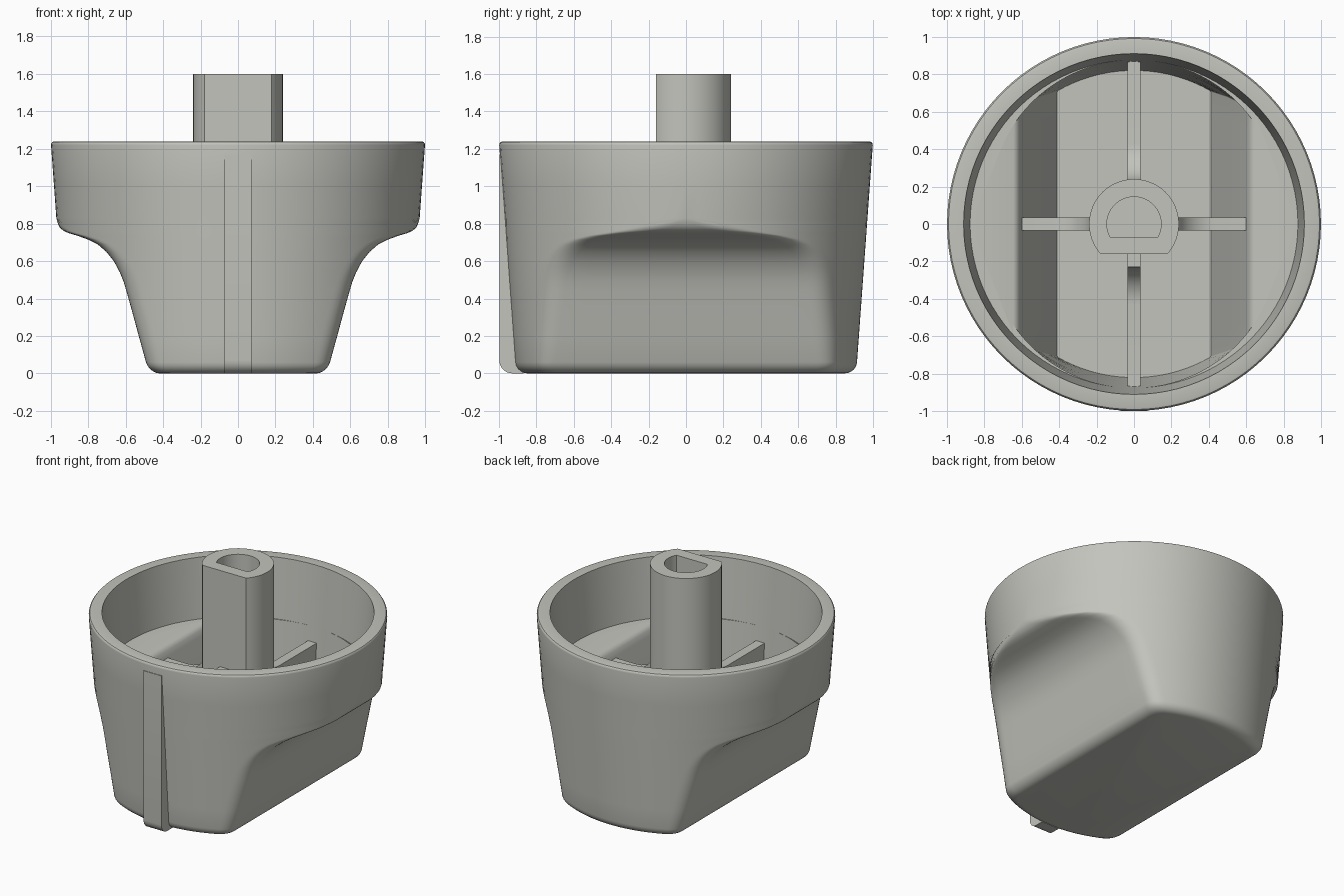
import bpy, bmesh, math
from mathutils import Matrix

if "Cube" in bpy.data.objects:
    bpy.data.objects.remove(bpy.data.objects["Cube"])

mat = bpy.data.materials.new("light_warm_grey")
mat.diffuse_color = (0.55, 0.55, 0.51, 1)
mat.use_nodes = True
mat.node_tree.nodes["Principled BSDF"].inputs["Base Color"].default_value = mat.diffuse_color


def finish(name, bm, smooth=True):
    bmesh.ops.remove_doubles(bm, verts=bm.verts, dist=1e-5)
    bmesh.ops.recalc_face_normals(bm, faces=bm.faces)
    me = bpy.data.meshes.new(name)
    bm.to_mesh(me)
    bm.free()
    me.materials.append(mat)
    ob = bpy.data.objects.new(name, me)
    bpy.context.collection.objects.link(ob)
    if smooth:
        bpy.ops.object.select_all(action='DESELECT')
        bpy.context.view_layer.objects.active = ob
        ob.select_set(True)
        bpy.ops.object.shade_smooth_by_angle(angle=math.radians(32))
    return ob


def loft(name, rings):
    """Skin a stack of equal-length rings and cap both ends."""
    bm = bmesh.new()
    vr = [[bm.verts.new(p) for p in r] for r in rings]
    n = len(vr[0])
    for a, b in zip(vr, vr[1:]):
        for i in range(n):
            j = (i + 1) % n
            bm.faces.new((a[i], a[j], b[j], b[i]))
    bm.faces.new(vr[0])
    bm.faces.new(vr[-1])
    return finish(name, bm)


def plate(name, profile, thick, angle=0):
    """Extrude a (distance, z) profile to a centred plate, turned about z."""
    bm = bmesh.new()
    f = bm.faces.new([bm.verts.new((d, -thick / 2, z)) for d, z in profile])
    g = bmesh.ops.extrude_face_region(bm, geom=[f])
    bmesh.ops.translate(bm, vec=(0, thick, 0),
                        verts=[v for v in g["geom"] if isinstance(v, bmesh.types.BMVert)])
    bmesh.ops.rotate(bm, verts=bm.verts, cent=(0, 0, 0),
                     matrix=Matrix.Rotation(math.radians(angle), 3, 'Z'))
    return finish(name, bm)


def section(z, R, w, soft):
    """Circle of radius R clipped at |x| = w, corners rounded by about soft."""
    w = min(w, R)
    t = math.acos(w / R)
    h = R * math.sin(t)
    d = min(soft, h * 0.6)
    q = [(w, (h - d) * i / 6) for i in range(6)]
    a0 = t + d / R
    p0, p2 = (w, h - d), (R * math.cos(a0), R * math.sin(a0))
    for i in range(6):
        u = i / 6
        q.append(tuple((1-u)**2 * a + 2*u*(1-u) * b + u*u * c
                       for a, b, c in zip(p0, (w, h), p2)))
    for i in range(25):
        a = a0 + (math.pi / 2 - a0) * i / 24
        q.append((R * math.cos(a), R * math.sin(a)))
    r = q[::-1]
    pts = (q[:-1] + [(-x, y) for x, y in r[:-1]]
           + [(-x, -y) for x, y in q[:-1]] + [(x, -y) for x, y in r[:-1]])
    return [(x, y, z) for x, y in pts]


def outer_r(z):
    return 0.91 + 0.09 * z / 1.24


def inner_r(z):
    return 0.82 + 0.09 * (z - 0.09) / 1.15


# Hollow knob shell: outside going up, over the rim, then inside going down
rings = []
for k in range(6):
    a = math.pi / 2 * k / 5
    z, inset = 0.06 * (1 - math.cos(a)), 0.06 * (1 - math.sin(a))
    rings.append(section(z, outer_r(z) - inset, 0.475 + 0.275 * z - inset, 0.07))
grip = [(0.2, 0.53), (0.34, 0.568), (0.44, 0.596), (0.49, 0.611), (0.54, 0.631),
        (0.60, 0.663), (0.65, 0.703), (0.69, 0.75), (0.715, 0.80), (0.735, 0.855),
        (0.75, 0.905), (0.762, 0.932), (0.78, 0.952), (0.80, 0.962), (0.83, 2)]
rings += [section(z, outer_r(z), w, 0.08) for z, w in grip]
rings += [section(z, outer_r(z) - i, 2, 0)
          for z, i in ((1.0, 0), (1.22, 0), (1.229, 0.002), (1.237, 0.009), (1.24, 0.02))]
rings += [section(z, inner_r(z), w, 0.005)
          for z, w in ((1.24, 2), (1.0, 2), (0.8, 2), (0.8, 0.645), (0.793, 0.627),
                       (0.775, 0.613), (0.74, 0.6), (0.4, 0.5), (0.09, 0.41))]
loft("knob_shell", rings)


# Shaft post with a D-shaped outline and D-shaped bore
def d_ring(r, flat, z):
    a = math.asin(flat / r)
    return [(r * math.cos(t), r * math.sin(t), z)
            for t in (-a + (math.pi + 2 * a) * i / 48 for i in range(49))]


loft("shaft_post", [d_ring(0.24, 0.16, 0.06), d_ring(0.24, 0.16, 1.6),
                    d_ring(0.145, 0.07, 1.6), d_ring(0.145, 0.07, 0.8)])


# Four inner ribs, each sweeping up to the post
def rib(name, foot, end, top, angle):
    r = 0.2
    curve = [(0.23 + r * (1 - math.sin(a)), top + r * (1 - math.cos(a)))
             for a in (math.pi / 2 * i / 8 for i in range(9))]
    plate(name, [(0.15, 0.05), (foot, 0.05), (end, 0.6), (end, top)] + curve
          + [(0.15, top + r)], 0.07, angle)


for side, ang in (("right", 0), ("left", 180)):
    rib("rib_" + side, 0.43, 0.6, 0.73, ang)
for side, ang in (("back", 90), ("front", 270)):
    rib("rib_" + side, 0.84, 0.87, 0.69, ang)

# Pointer bar down the front, with a rounded lower corner
corner = [(0.93 + 0.068 * math.sin(a), 0.07 * (1 - math.cos(a)))
          for a in (math.pi / 2 * i / 6 for i in range(7))]
plate("pointer_bar", [(0.87, 0)] + corner + [(0.998, 1.17), (0.95, 1.17)], 0.145, 270)
